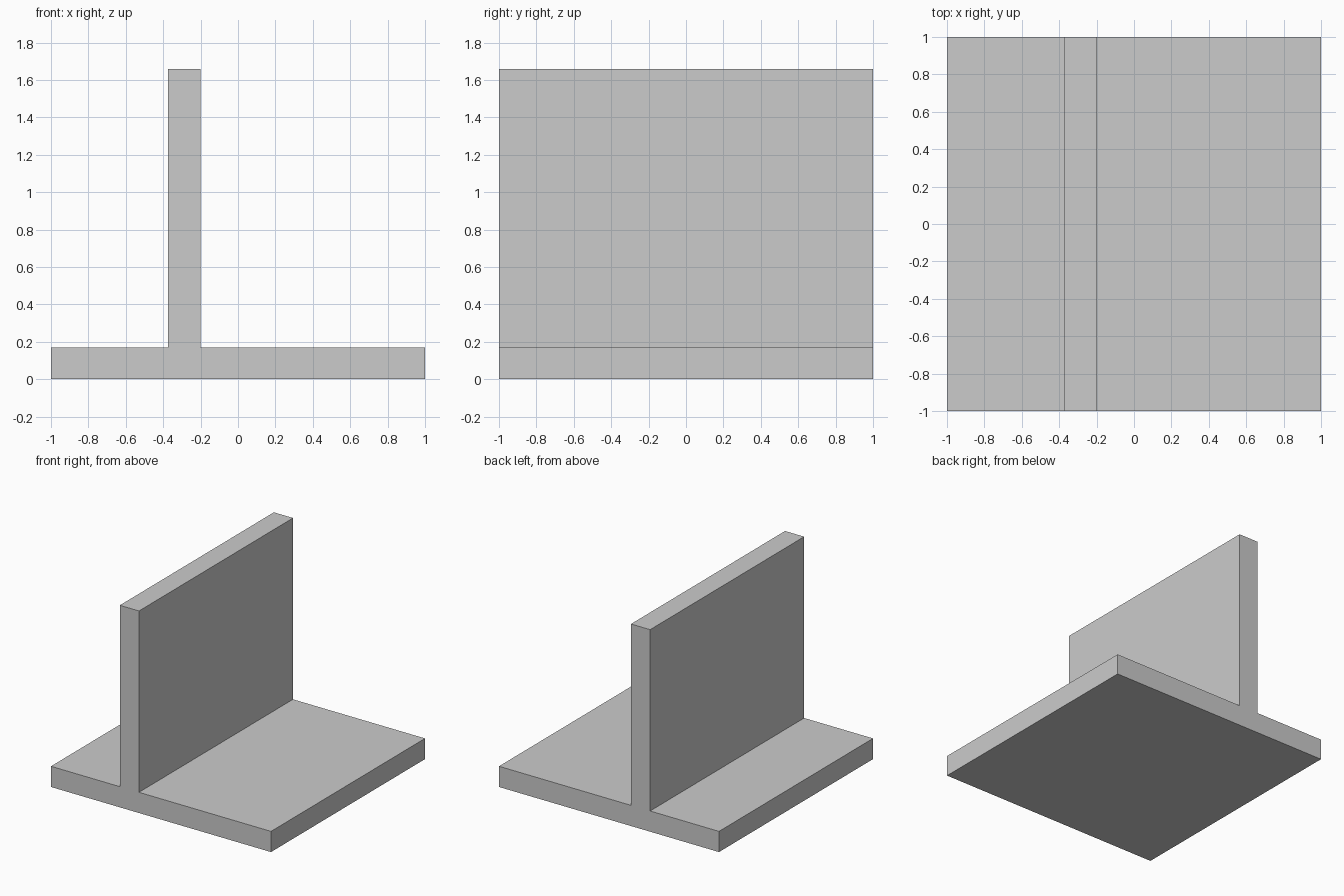
import bpy, bmesh

if "Cube" in bpy.data.objects:
    bpy.data.objects.remove(bpy.data.objects["Cube"])

# Inverted T cross-section in the XZ plane
base_top, wall_top = 0.17, 1.66
wall_left, wall_right = -0.374, -0.20
profile = [(-1, 0), (wall_right, 0), (1, 0), (1, base_top),
           (wall_right, base_top), (wall_right, wall_top),
           (wall_left, wall_top), (wall_left, base_top), (-1, base_top)]

# Extrude the section along Y
bm = bmesh.new()
face = bm.faces.new([bm.verts.new((x, -1, z)) for x, z in profile])
result = bmesh.ops.extrude_face_region(bm, geom=[face])
moved = [v for v in result["geom"] if isinstance(v, bmesh.types.BMVert)]
bmesh.ops.translate(bm, verts=moved, vec=(0, 2, 0))
bmesh.ops.recalc_face_normals(bm, faces=bm.faces[:])

# Base plate with upright wall
mesh = bpy.data.meshes.new("base_with_upright_wall")
bm.to_mesh(mesh)
bm.free()
bpy.context.collection.objects.link(bpy.data.objects.new("base_with_upright_wall", mesh))
